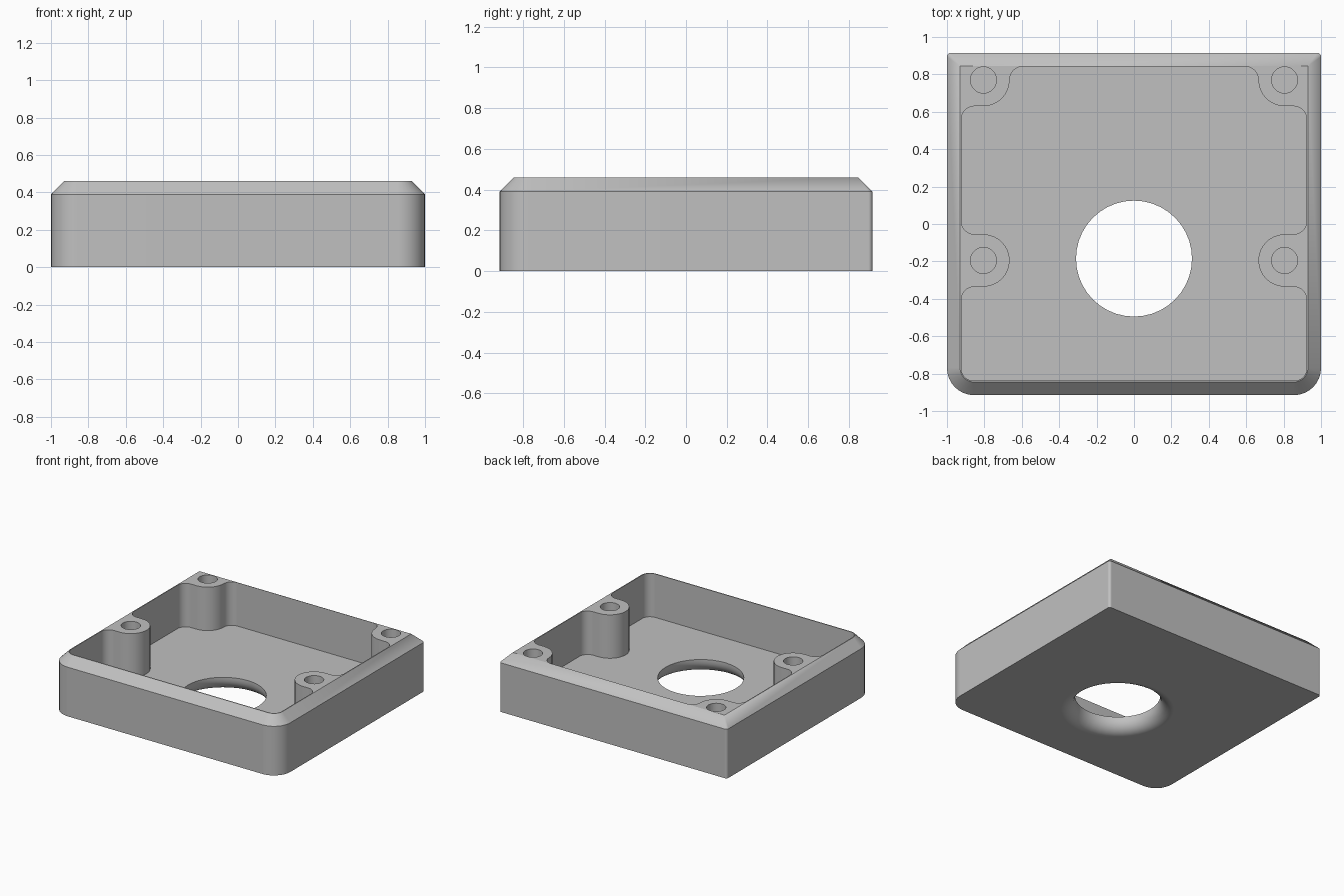
import bpy
import bmesh
from math import pi, sin, cos, radians
from mathutils import Vector

if "Cube" in bpy.data.objects:
    bpy.data.objects.remove(bpy.data.objects["Cube"])

grey = bpy.data.materials.new("plain grey")
grey.use_nodes = True
colour = (0.53, 0.53, 0.53, 1)
grey.diffuse_color = colour
grey.node_tree.nodes["Principled BSDF"].inputs["Base Color"].default_value = colour


def rounded_outline(half, steps=8):
    """Mirror a right-hand half outline of (x, y, radius) and round its corners."""
    corners = half + [(-x, y, r) for x, y, r in reversed(half)]
    points = []
    for i, (x, y, r) in enumerate(corners):
        here = Vector((x, y))
        before = (Vector(corners[i - 1][:2]) - here).normalized()
        after = (Vector(corners[(i + 1) % len(corners)][:2]) - here).normalized()
        centre = here + (before + after) * r
        for s in range(steps + 1):
            a = s / steps * pi / 2
            points.append(centre - after * r * cos(a) - before * r * sin(a))
    return points


def loft(name, layers):
    """Skin matching outlines given as (points, z), with capped ends."""
    bm = bmesh.new()
    rings = [[bm.verts.new((p[0], p[1], z)) for p in pts] for pts, z in layers]
    n = len(rings[0])
    for low, high in zip(rings, rings[1:]):
        for i in range(n):
            j = (i + 1) % n
            bm.faces.new((low[i], low[j], high[j], high[i]))
    bm.faces.new(rings[0][::-1])
    bm.faces.new(rings[-1])
    bmesh.ops.remove_doubles(bm, verts=bm.verts, dist=1e-4)
    bmesh.ops.recalc_face_normals(bm, faces=bm.faces)
    mesh = bpy.data.meshes.new(name)
    bm.to_mesh(mesh)
    bm.free()
    mesh.materials.append(grey)
    obj = bpy.data.objects.new(name, mesh)
    bpy.context.collection.objects.link(obj)
    return obj


def circle(x, y, r, n=40):
    return [(x + r * cos(2 * pi * i / n), y + r * sin(2 * pi * i / n)) for i in range(n)]


TOP, FLOOR, BEVEL = 0.46, 0.115, 0.07

# Outer shell: rounded front corners, nearly square back corners, bevelled rim
wall = rounded_outline([(1, -0.915, 0.145), (1, 0.915, 0.02)])
rim = rounded_outline([(1 - BEVEL, -0.915 + BEVEL, 0.075), (1 - BEVEL, 0.915 - BEVEL, 0)])
body = loft("box_body", [(wall, 0), (wall, TOP - BEVEL), (rim, TOP)])

# Cavity outline, leaving the side and back-corner screw posts standing
cavity = rounded_outline([
    (0.923, -0.838, 0.065),
    (0.923, -0.335, 0.07), (0.665, -0.335, 0.14),
    (0.665, -0.055, 0.14), (0.923, -0.055, 0.07),
    (0.923, 0.63, 0.07), (0.665, 0.63, 0.14), (0.665, 0.842, 0.07),
])
cutters = [loft("cavity_cutter", [(cavity, FLOOR), (cavity, 0.6)])]

# Blind screw holes in the posts
for x in (-0.805, 0.805):
    for y in (-0.195, 0.77):
        ring = circle(x, y, 0.07, 28)
        cutters.append(loft("screw_hole_cutter", [(ring, FLOOR), (ring, 0.6)]))

# Floor opening, flaring outward to the underside
flare = 0.1
layers = [(circle(0, -0.185, 0.31 + flare), -0.1)]
for s in range(9):
    a = s / 8 * pi / 2
    layers.append((circle(0, -0.185, 0.31 + flare * (1 - sin(a))), flare * (1 - cos(a))))
layers.append((circle(0, -0.185, 0.31), 0.3))
cutters.append(loft("opening_cutter", layers))

# Cut everything out of the shell
bpy.context.view_layer.objects.active = body
body.select_set(True)
for cutter in cutters:
    cutter.hide_render = True
    mod = body.modifiers.new("cut", "BOOLEAN")
    mod.operation = "DIFFERENCE"
    mod.solver = "EXACT"
    mod.object = cutter
    bpy.ops.object.modifier_apply(modifier=mod.name)
    bpy.data.objects.remove(cutter)

# Smooth rounds with crisp edges and flat large faces
bpy.ops.object.shade_smooth_by_angle(angle=radians(30))
weighted = body.modifiers.new("flat_faces", "WEIGHTED_NORMAL")
weighted.keep_sharp = True
